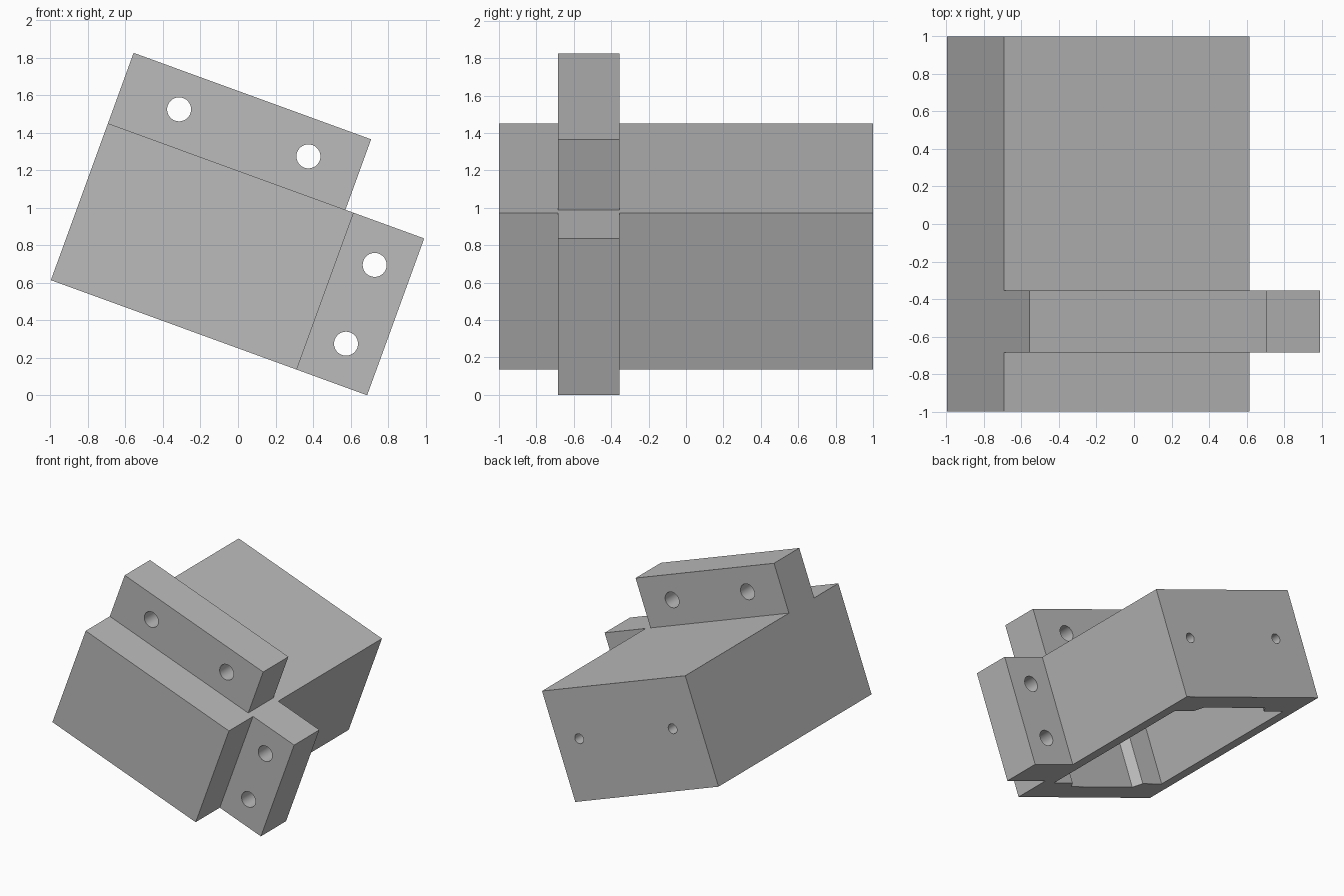
import bpy, bmesh, math
from mathutils import Matrix, Vector

cube = bpy.data.objects.get("Cube")
if cube:
    bpy.data.objects.remove(cube, do_unlink=True)

# Main sizes, in the untilted frame of the housing
WIDTH, HEIGHT, WALL = 1.395, 0.89, 0.125
FLANGE = 0.4
FLANGE_Y = (-0.685, -0.355)
TILT = Matrix.Translation((-0.998, 0, 0.614)) @ Matrix.Rotation(math.radians(20), 4, 'Y')

grey = bpy.data.materials.new("plain grey")
grey.use_nodes = True
colour = (0.5, 0.5, 0.5, 1)
grey.diffuse_color = colour
grey.node_tree.nodes["Principled BSDF"].inputs["Base Color"].default_value = colour


def finish(name, bm):
    bmesh.ops.recalc_face_normals(bm, faces=bm.faces)
    mesh = bpy.data.meshes.new(name)
    bm.to_mesh(mesh)
    bm.free()
    mesh.materials.append(grey)
    obj = bpy.data.objects.new(name, mesh)
    bpy.context.collection.objects.link(obj)
    return obj


def box(name, low, high):
    bm = bmesh.new()
    bmesh.ops.create_cube(bm, size=1)
    low, high = Vector(low), Vector(high)
    for v in bm.verts:
        v.co = (low + high) / 2 + v.co * (high - low)
    return finish(name, bm)


def prism(name, outline, z0, z1):
    bm = bmesh.new()
    face = bm.faces.new([bm.verts.new((x, y, z0)) for x, y in outline])
    new = bmesh.ops.extrude_face_region(bm, geom=[face])["geom"]
    bmesh.ops.translate(bm, vec=(0, 0, z1 - z0),
                        verts=[g for g in new if isinstance(g, bmesh.types.BMVert)])
    return finish(name, bm)


def drill(x, z, radius, y0, y1):
    bm = bmesh.new()
    place = Matrix.Translation((x, (y0 + y1) / 2, z)) @ Matrix.Rotation(math.pi / 2, 4, 'X')
    bmesh.ops.create_cone(bm, cap_ends=True, segments=40, radius1=radius,
                          radius2=radius, depth=y1 - y0, matrix=place)
    return finish("drill", bm)


def cut(obj, cutters):
    for cutter in cutters:
        cutter.hide_render = True
        mod = obj.modifiers.new("cut", 'BOOLEAN')
        mod.operation, mod.solver, mod.object = 'DIFFERENCE', 'EXACT', cutter
    graph = bpy.context.evaluated_depsgraph_get()
    mesh = bpy.data.meshes.new_from_object(obj.evaluated_get(graph))
    obj.modifiers.clear()
    obj.data = mesh
    for cutter in cutters:
        bpy.data.objects.remove(cutter, do_unlink=True)


# Housing: open underneath, with a thickened boss in each inner corner
half = WIDTH / 2 - WALL
corner = [(half, 0.72), (half - 0.2, 0.72), (half - 0.25, 0.79)]
outline = []
for sx, sy in ((1, 1), (-1, 1), (-1, -1), (1, -1)):
    points = corner if sx * sy > 0 else corner[::-1]
    outline += [(WIDTH / 2 + sx * x, sy * y) for x, y in points]
housing = box("housing", (0, -1, 0), (WIDTH, 1, HEIGHT))
cavity = prism("cavity", outline, -0.2, HEIGHT - WALL)
cut(housing, [cavity] + [drill(x, 0.488, 0.04, 0.6, 1.2) for x in (0.27, 1.18)])

# Mounting flanges on the top and the side, two bolt holes each
top_flange = box("top_flange", (0, FLANGE_Y[0], HEIGHT),
                 (1.348, FLANGE_Y[1], HEIGHT + FLANGE))
cut(top_flange, [drill(x, HEIGHT + FLANGE / 2, 0.064, -0.9, -0.1) for x in (0.331, 1.065)])

side_flange = box("side_flange", (WIDTH, FLANGE_Y[0], 0),
                  (WIDTH + FLANGE, FLANGE_Y[1], HEIGHT))
cut(side_flange, [drill(WIDTH + FLANGE / 2, z, 0.064, -0.9, -0.1) for z in (0.22, 0.667)])

# Tilt everything and smooth only the hole walls
bpy.ops.object.select_all(action='DESELECT')
for part in (housing, top_flange, side_flange):
    part.data.transform(TILT)
    part.select_set(True)
bpy.context.view_layer.objects.active = housing
bpy.ops.object.shade_smooth_by_angle(angle=math.radians(30))
